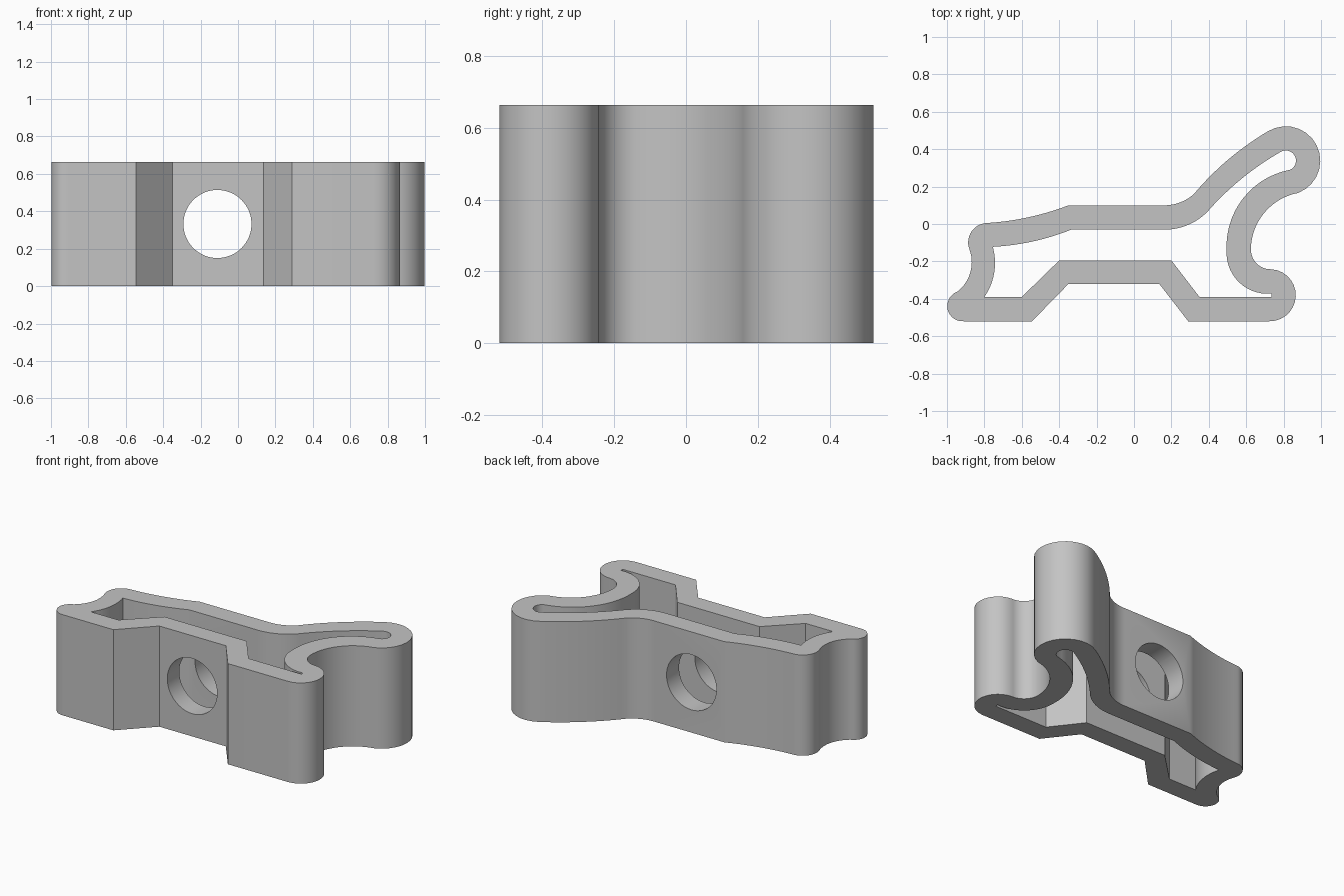
import bpy, bmesh, math
from mathutils import Vector, Matrix

HEIGHT = 0.664

if "Cube" in bpy.data.objects:
    bpy.data.objects.remove(bpy.data.objects["Cube"], do_unlink=True)

grey = bpy.data.materials.new("plain grey")
grey.use_nodes = True
colour = (0.55, 0.55, 0.55, 1)
grey.diffuse_color = colour
grey.node_tree.nodes["Principled BSDF"].inputs["Base Color"].default_value = colour


def arc(a, b, c, steps=14):
    """Points on the circle through a, b and c, running from a to c."""
    (ax, ay), (bx, by), (cx, cy) = a, b, c
    d = 2 * (ax * (by - cy) + bx * (cy - ay) + cx * (ay - by))
    sa, sb, sc = ax * ax + ay * ay, bx * bx + by * by, cx * cx + cy * cy
    ux = (sa * (by - cy) + sb * (cy - ay) + sc * (ay - by)) / d
    uy = (sa * (cx - bx) + sb * (ax - cx) + sc * (bx - ax)) / d
    r = math.hypot(ax - ux, ay - uy)
    start = math.atan2(ay - uy, ax - ux)
    sweep = (math.atan2(cy - uy, cx - ux) - start) % math.tau
    if d < 0:
        sweep -= math.tau
    return [(ux + r * math.cos(start + sweep * i / steps),
             uy + r * math.sin(start + sweep * i / steps)) for i in range(steps + 1)]


def outline(*parts):
    """Join corners and three-point arcs, dropping doubled points."""
    points = []
    for part in parts:
        for p in (arc(*part) if isinstance(part[0], tuple) else [part]):
            if not points or math.dist(p, points[-1]) > 0.002:
                points.append(p)
    if math.dist(points[0], points[-1]) < 0.002:
        points.pop()
    return points


def finish(name, bm):
    bmesh.ops.recalc_face_normals(bm, faces=bm.faces)
    mesh = bpy.data.meshes.new(name)
    bm.to_mesh(mesh)
    bm.free()
    mesh.materials.append(grey)
    obj = bpy.data.objects.new(name, mesh)
    bpy.context.collection.objects.link(obj)
    return obj


def prism(name, points, low, high):
    bm = bmesh.new()
    face = bm.faces.new([bm.verts.new((x, y, low)) for x, y in points])
    top = bmesh.ops.extrude_face_region(bm, geom=[face])["geom"]
    bmesh.ops.translate(bm, vec=(0, 0, high - low),
                        verts=[v for v in top if isinstance(v, bmesh.types.BMVert)])
    return finish(name, bm)


# Outer wall of the clip, anticlockwise from the front left foot
outer = outline(
    (-0.545, -0.52), (-0.35, -0.32), (0.135, -0.32), (0.29, -0.52),
    ((0.725, -0.52), (0.865, -0.38), (0.735, -0.242)),
    ((0.735, -0.242), (0.66, -0.215), (0.625, -0.14)),
    ((0.625, -0.14), (0.71, 0.075), (0.877, 0.166)),
    ((0.877, 0.166), (0.986, 0.398), (0.715, 0.495)),
    ((0.715, 0.495), (0.51, 0.35), (0.32, 0.16)),
    ((0.32, 0.16), (0.245, 0.115), (0.15, 0.1)),
    ((-0.35, 0.1), (-0.56, 0.037), (-0.79, 0.005)),
    ((-0.79, 0.005), (-0.865, -0.035), (-0.88, -0.135)),
    ((-0.88, -0.135), (-0.868, -0.22), (-0.945, -0.362)),
    ((-0.945, -0.362), (-0.998, -0.43), (-0.91, -0.52)))

# Hollow inside the wall, ending in the narrow slot of the hooked arm
inner = outline(
    (-0.6, -0.39), (-0.4, -0.195), (0.2, -0.195), (0.35, -0.39), (0.735, -0.39),
    ((0.735, -0.372), (0.56, -0.31), (0.495, -0.14)),
    ((0.495, -0.14), (0.607, 0.165), (0.835, 0.29)),
    ((0.835, 0.29), (0.865, 0.35), (0.78, 0.383)),
    ((0.78, 0.383), (0.585, 0.25), (0.41, 0.085)),
    ((0.41, 0.085), (0.3, 0.0), (0.15, -0.03)),
    ((-0.335, -0.03), (-0.54, -0.093), (-0.755, -0.122)),
    ((-0.755, -0.122), (-0.743, -0.21), (-0.8, -0.39)))

clip = prism("clip_body", outer, 0, HEIGHT)
hollow = prism("hollow_cutter", inner, -0.1, HEIGHT + 0.1)

# Round bolt hole through front and back walls
bm = bmesh.new()
bmesh.ops.create_cone(bm, cap_ends=True, segments=64, radius1=0.182, radius2=0.182, depth=2,
                      matrix=Matrix.Translation((-0.11, 0, HEIGHT / 2))
                      @ Matrix.Rotation(math.pi / 2, 4, "X"))
hole = finish("bolt_hole_cutter", bm)

bpy.context.view_layer.objects.active = clip
clip.select_set(True)
for cutter in (hollow, hole):
    cut = clip.modifiers.new(cutter.name, "BOOLEAN")
    cut.operation = "DIFFERENCE"
    cut.solver = "EXACT"
    cut.object = cutter
    bpy.ops.object.modifier_apply(modifier=cut.name)
    bpy.data.objects.remove(cutter, do_unlink=True)

bpy.ops.object.shade_smooth_by_angle(angle=math.radians(25))
